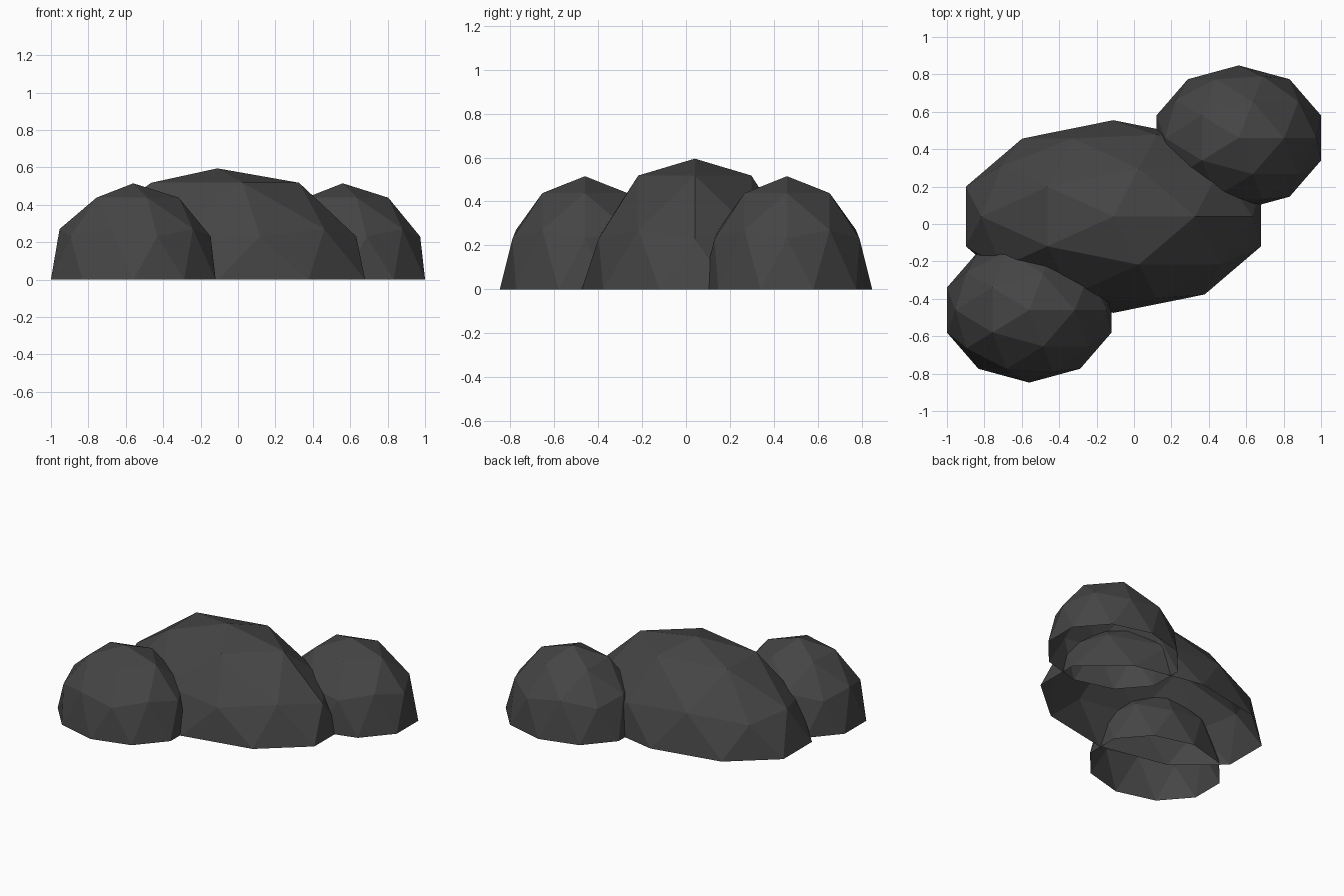
import bpy, bmesh

if "Cube" in bpy.data.objects:
    bpy.data.objects.remove(bpy.data.objects["Cube"])

grey = bpy.data.materials.new("dark_rock_grey")
grey.diffuse_color = (0.06, 0.06, 0.06, 1)
grey.use_nodes = True
grey.node_tree.nodes["Principled BSDF"].inputs["Base Color"].default_value = grey.diffuse_color


def rock(name, center, size, lift=0.0):
    """Open-bottomed low-poly half sphere; lift raises its crown vertices."""
    bm = bmesh.new()
    bmesh.ops.create_icosphere(bm, subdivisions=2, radius=1)
    bmesh.ops.delete(bm, geom=[v for v in bm.verts if v.co.z < -0.01], context='VERTS')
    for v in bm.verts:
        crown = v.co.z > 0.7
        v.co.x *= size[0]
        v.co.y *= size[1]
        v.co.z = max(0.0, v.co.z * size[2]) + (lift if crown else 0.0)
    me = bpy.data.meshes.new(name)
    bm.to_mesh(me)
    bm.free()
    me.materials.append(grey)
    ob = bpy.data.objects.new(name, me)
    ob.location = (center[0], center[1], 0)
    bpy.context.collection.objects.link(ob)


# Large middle rock with a raised crown
rock("middle_rock", (-0.11, 0.04), (0.83, 0.515, 0.515), lift=0.08)

# Two small rocks at opposite corners
for name, s in (("front_left_rock", -1), ("back_right_rock", 1)):
    rock(name, (0.56 * s, 0.46 * s), (0.463, 0.388, 0.515))
